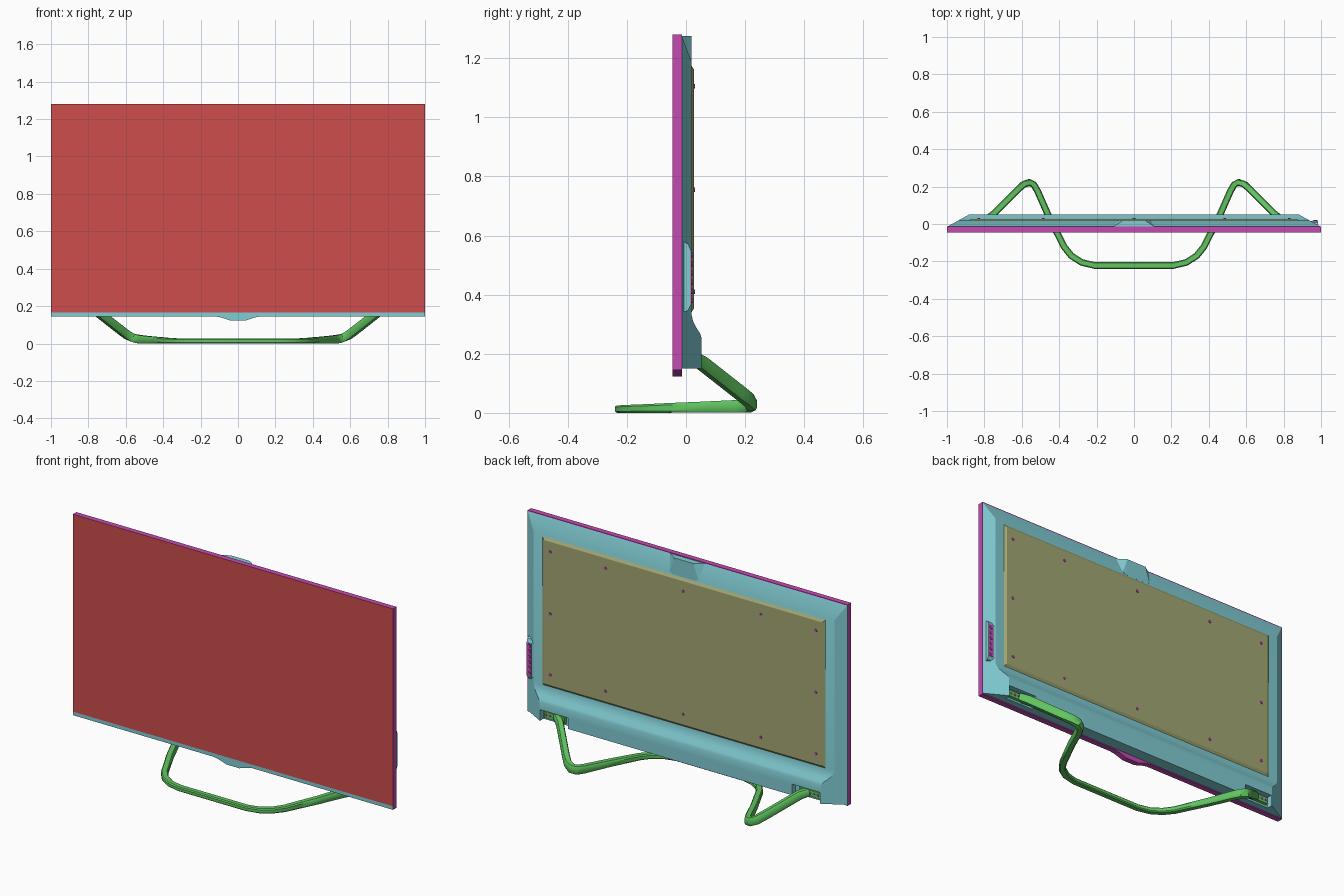
import bpy, bmesh
from mathutils import Vector

if "Cube" in bpy.data.objects:
    bpy.data.objects.remove(bpy.data.objects["Cube"], do_unlink=True)


def material(name, rgb):
    m = bpy.data.materials.new(name)
    m.use_nodes = True
    m.diffuse_color = (*rgb, 1)
    m.node_tree.nodes["Principled BSDF"].inputs["Base Color"].default_value = (*rgb, 1)
    return m


RED = material("screen red", (0.61, 0.075, 0.075))
CYAN = material("shell cyan", (0.22, 0.61, 0.66))
GREEN = material("stand green", (0.12, 0.56, 0.12))
MAGENTA = material("trim magenta", (0.56, 0.07, 0.45))
OLIVE = material("panel olive", (0.37, 0.39, 0.17))


def finish(name, bm, *mats, smooth=False):
    bmesh.ops.recalc_face_normals(bm, faces=bm.faces)
    me = bpy.data.meshes.new(name)
    bm.to_mesh(me)
    bm.free()
    ob = bpy.data.objects.new(name, me)
    bpy.context.collection.objects.link(ob)
    for m in mats:
        me.materials.append(m)
    bpy.ops.object.select_all(action="DESELECT")
    ob.select_set(True)
    bpy.context.view_layer.objects.active = ob
    if smooth:
        bpy.ops.object.shade_smooth_by_angle(angle=0.6)
    return ob


def box(name, lo, hi, mat, back_inset=0):
    """Box between two corners; its +y face can be drawn in."""
    bm = bmesh.new()
    bmesh.ops.create_cube(bm, size=1)
    lo, hi = Vector(lo), Vector(hi)
    for v in bm.verts:
        back, side, top = v.co.y > 0, v.co.x > 0, v.co.z > 0
        v.co = (lo + hi) / 2 + v.co * (hi - lo)
        if back:
            v.co.x -= back_inset if side else -back_inset
            v.co.z -= back_inset if top else -back_inset
    return finish(name, bm, mat)


def screw(name, x, y, z, r=0.008):
    bpy.ops.mesh.primitive_cylinder_add(vertices=10, radius=r, depth=0.008,
                                        location=(x, y, z), rotation=(1.5708, 0, 0))
    ob = bpy.context.object
    ob.name = name
    ob.data.materials.append(MAGENTA)


# Display slab with a chin; front is red above a cyan strip
bm = bmesh.new()
half = [(1, 1.28), (1, 0.145), (0.12, 0.145), (0.09, 0.139), (0.04, 0.123)]
outline = half + [(-x, z) for x, z in reversed(half)]
face = bm.faces.new([bm.verts.new((x, -0.045, z)) for x, z in outline])
ext = bmesh.ops.extrude_face_region(bm, geom=[face], use_keep_orig=True)
for v in ext["geom"]:
    if isinstance(v, bmesh.types.BMVert):
        v.co.y = -0.014
bmesh.ops.bisect_plane(bm, geom=bm.verts[:] + bm.edges[:] + bm.faces[:],
                       plane_co=(0, 0, 0.165), plane_no=(0, 0, 1))
for f in bm.faces:
    c = f.calc_center_median()
    if c.y < -0.044:
        f.material_index = 1 if c.z > 0.165 else 2
finish("display", bm, MAGENTA, RED, CYAN)

# Rear shell: rows of (height, depth) with sides sloping in as it deepens
bm = bmesh.new()
BASE = -0.015
rows = []
for z, d in [(0.15, 0.052), (0.255, 0.052), (0.27, 0.047), (0.29, 0.034), (0.31, 0.024),
             (0.335, 0.018), (1.19, 0.018), (1.278, BASE)]:
    w = 1 - (d - BASE) * 1.8
    rows.append([bm.verts.new(p) for p in
                 [(-1, BASE, z), (-w, d, z), (w, d, z), (1, BASE, z)]])
bm.faces.new(rows[0])
for a, b in zip(rows, rows[1:]):
    for i in range(3):
        bm.faces.new((a[i], a[i + 1], b[i + 1], b[i]))
bmesh.ops.remove_doubles(bm, verts=bm.verts, dist=0.0001)
bmesh.ops.holes_fill(bm, edges=bm.edges, sides=0)
shell = finish("rear_shell", bm, CYAN)

# Notches in the shell for the stand brackets
for s in (1, -1):
    xs = sorted((s * 0.70, s * 0.875))
    cutter = box("notch_cutter", (xs[0], 0.022, 0.1), (xs[1], 0.1, 0.212), CYAN)
    cutter.hide_render = True
    mod = shell.modifiers.new("notch", "BOOLEAN")
    mod.operation = "DIFFERENCE"
    mod.solver = "EXACT"
    mod.object = cutter
    bpy.context.view_layer.objects.active = shell
    bpy.ops.object.modifier_apply(modifier=mod.name)
    bpy.data.objects.remove(cutter, do_unlink=True)
bpy.ops.object.select_all(action="DESELECT")
shell.select_set(True)
bpy.ops.object.shade_smooth_by_angle(angle=0.5)

# Wedge at the middle of the top edge
bm = bmesh.new()
for s in (1, -1):
    for x, y, z in [(0.06, 0.019, 1.275), (0.07, 0.019, 1.18), (0.11, BASE, 1.275),
                    (0.10, 0.0, 1.19), (0.09, 0.018, 1.19)]:
        bm.verts.new((s * x, y, z))
bmesh.ops.convex_hull(bm, input=bm.verts)
finish("top_wedge", bm, CYAN)

# Back panel and its screws
box("back_panel", (-0.888, 0.015, 0.335), (0.888, 0.027, 1.18), OLIVE, 0.018)
for z in (0.41, 0.755, 1.105):
    for x in (-0.83, -0.485, 0, 0.485, 0.83):
        if z != 0.755 or abs(x) > 0.8:
            screw("panel_screw", x, 0.027, z)

# Connector pod on the model's left edge
bm = bmesh.new()
for x in (0.94, 0.985):
    for y, z in [(BASE, 0.34), (0.006, 0.345), (0.016, 0.365),
                 (0.016, 0.55), (0.008, 0.57), (BASE, 0.585)]:
        bm.verts.new((x, y, z))
bmesh.ops.convex_hull(bm, input=bm.verts)
finish("connector_pod", bm, CYAN)
box("connector_strip", (0.955, 0.015, 0.365), (0.983, 0.018, 0.55), MAGENTA)
for i in range(6):
    screw("connector", 0.969, 0.018, 0.38 + i * 0.031, 0.009)

# Stand: one bar swept along a mirrored path of (x, y, z, height)
half = [(0.79, 0.025, 0.185, 0.04), (0.75, 0.055, 0.168, 0.045), (0.62, 0.185, 0.066, 0.045),
        (0.59, 0.212, 0.044, 0.045), (0.56, 0.222, 0.03, 0.045), (0.535, 0.21, 0.024, 0.045),
        (0.515, 0.175, 0.022, 0.043), (0.46, 0.05, 0.019, 0.037), (0.41, -0.05, 0.017, 0.033),
        (0.375, -0.12, 0.015, 0.03), (0.335, -0.17, 0.014, 0.028), (0.28, -0.205, 0.013, 0.026),
        (0.21, -0.222, 0.013, 0.025)]
path = half + [(-x, y, z, h) for x, y, z, h in reversed(half)]
pts = [Vector(p[:3]) for p in path]
bm = bmesh.new()
rings = []
for i, p in enumerate(pts):
    before = (p - pts[max(i - 1, 0)]).normalized()
    after = (pts[min(i + 1, len(pts) - 1)] - p).normalized()
    t = (before + after).normalized()
    side = t.cross(Vector((0, 0, 1))).normalized()
    up = side.cross(t)
    w, h = 0.018, path[i][3] / 2
    rings.append([bm.verts.new(p + side * w * a + up * h * b) for a, b in
                  [(1, 0.6), (0.7, 1), (-0.7, 1), (-1, 0.6),
                   (-1, -0.6), (-0.7, -1), (0.7, -1), (1, -0.6)]])
for a, b in zip(rings, rings[1:]):
    for i in range(8):
        j = (i + 1) % 8
        bm.faces.new((a[i], a[j], b[j], b[i]))
bm.faces.new(rings[0])
bm.faces.new(rings[-1])
finish("stand_bar", bm, GREEN, smooth=True)

# Stand brackets with screws
for s in (1, -1):
    xs = sorted((s * 0.73, s * 0.865))
    box("stand_bracket", (xs[0], 0.015, 0.16), (xs[1], 0.036, 0.203), GREEN, 0.004)
    for x in (0.80, 0.825, 0.85):
        screw("bracket_screw", s * x, 0.036, 0.182, 0.006)
